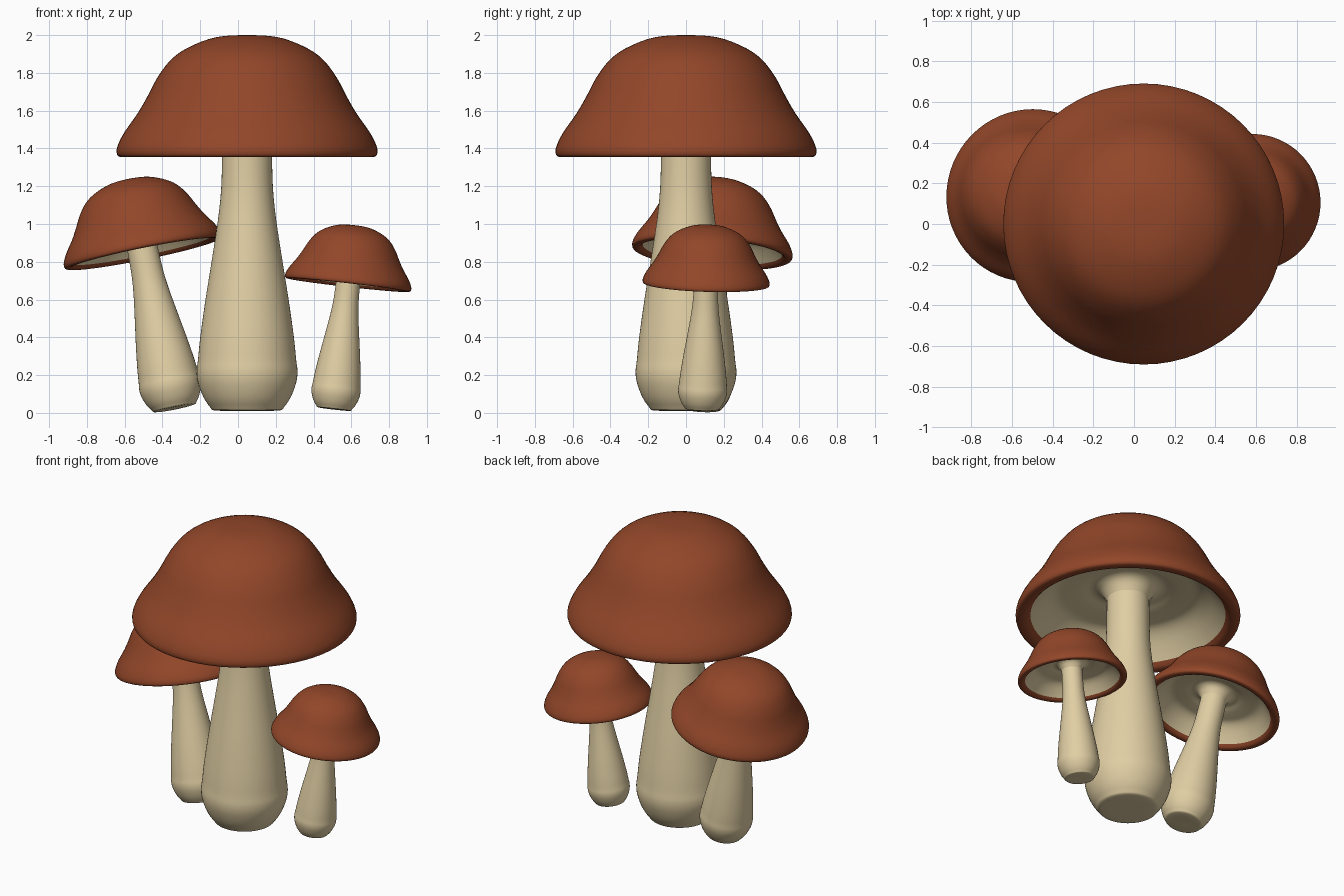
import bpy, bmesh, math
from mathutils import Vector, Matrix

if "Cube" in bpy.data.objects:
    bpy.data.objects.remove(bpy.data.objects["Cube"])

SEGMENTS = 64


def material(name, rgb):
    m = bpy.data.materials.new(name)
    m.diffuse_color = (*rgb, 1)
    m.use_nodes = True
    m.node_tree.nodes["Principled BSDF"].inputs["Base Color"].default_value = m.diffuse_color
    return m


BROWN = material("cap brown", (0.288, 0.062, 0.022))
CREAM = material("stem cream", (0.75, 0.62, 0.37))

# Profiles (radius, height) of the full-size mushroom
CAP = [(0, 2.0), (0.1, 1.997), (0.2, 1.98), (0.32, 1.93), (0.405, 1.868), (0.475, 1.775),
       (0.525, 1.68), (0.58, 1.585), (0.65, 1.485), (0.685, 1.415), (0.69, 1.375),
       (0.675, 1.356), (0.63, 1.357), (0.60, 1.385)]
GILLS = [(0.60, 1.385), (0.56, 1.435), (0.50, 1.50), (0.44, 1.54), (0.37, 1.55),
         (0.29, 1.56), (0.22, 1.575), (0.165, 1.55), (0.125, 1.48)]
STEM = [(0.13, 1.54), (0.132, 1.36), (0.137, 1.19), (0.153, 1.03), (0.188, 0.8),
        (0.22, 0.6), (0.248, 0.4), (0.26, 0.28), (0.267, 0.22), (0.26, 0.16),
        (0.232, 0.085), (0.195, 0.03), (0.165, 0.012), (0, 0.012)]


def smooth_curve(pts, steps=3):
    """Catmull-Rom curve through the profile points."""
    p = [Vector(q) for q in pts]
    p = [2 * p[0] - p[1]] + p + [2 * p[-1] - p[-2]]
    out = []
    for a, b, c, d in zip(p, p[1:], p[2:], p[3:]):
        for i in range(steps):
            t = i / steps
            out.append(0.5 * (2 * b + (c - a) * t + (2 * a - 5 * b + 4 * c - d) * t * t
                              + (3 * b - a - 3 * c + d) * t ** 3))
    return out + [p[-2]]


def lathe(name, profile, mat, matrix):
    """Spin a profile round z, orient its faces outward and place it."""
    bm = bmesh.new()
    verts = [bm.verts.new((max(r, 0), 0, z)) for r, z in smooth_curve(profile)]
    edges = [bm.edges.new(e) for e in zip(verts, verts[1:])]
    bmesh.ops.spin(bm, geom=verts + edges, cent=(0, 0, 0), axis=(0, 0, 1),
                   angle=2 * math.pi, steps=SEGMENTS, use_merge=True)
    bmesh.ops.remove_doubles(bm, verts=bm.verts, dist=0.0005)
    bmesh.ops.recalc_face_normals(bm, faces=bm.faces)
    # caps face up, undersides and stems face down overall
    facing = sum(f.normal.z * f.calc_area() for f in bm.faces)
    if (facing > 0) != name.endswith("cap"):
        bmesh.ops.reverse_faces(bm, faces=bm.faces)
    bm.transform(matrix)
    me = bpy.data.meshes.new(name)
    bm.to_mesh(me)
    bm.free()
    me.materials.append(mat)
    ob = bpy.data.objects.new(name, me)
    bpy.context.collection.objects.link(ob)
    bpy.ops.object.select_all(action='DESELECT')
    ob.select_set(True)
    bpy.context.view_layer.objects.active = ob
    bpy.ops.object.shade_smooth_by_angle(angle=math.radians(60))


def mushroom(name, base, scale, tilt_x=0, tilt_y=0, stretch=1):
    m = (Matrix.Translation(base)
         @ Matrix.Rotation(math.radians(tilt_y), 4, 'Y')
         @ Matrix.Rotation(math.radians(tilt_x), 4, 'X')
         @ Matrix.Diagonal((scale, scale, scale * stretch, 1)))
    lathe(name + "_cap", CAP, BROWN, m)
    lathe(name + "_gills", GILLS, CREAM, m)
    lathe(name + "_stem", STEM, CREAM, m)


mushroom("large_mushroom", (0.048, 0, 0), 1.0)
mushroom("left_mushroom", (-0.334, 0.072, 0.018), 0.617, -4.5, -11.4, 1.01)
mushroom("right_mushroom", (0.507, 0.085, 0.014), 0.487, -1.8, 6.4, 1.012)
